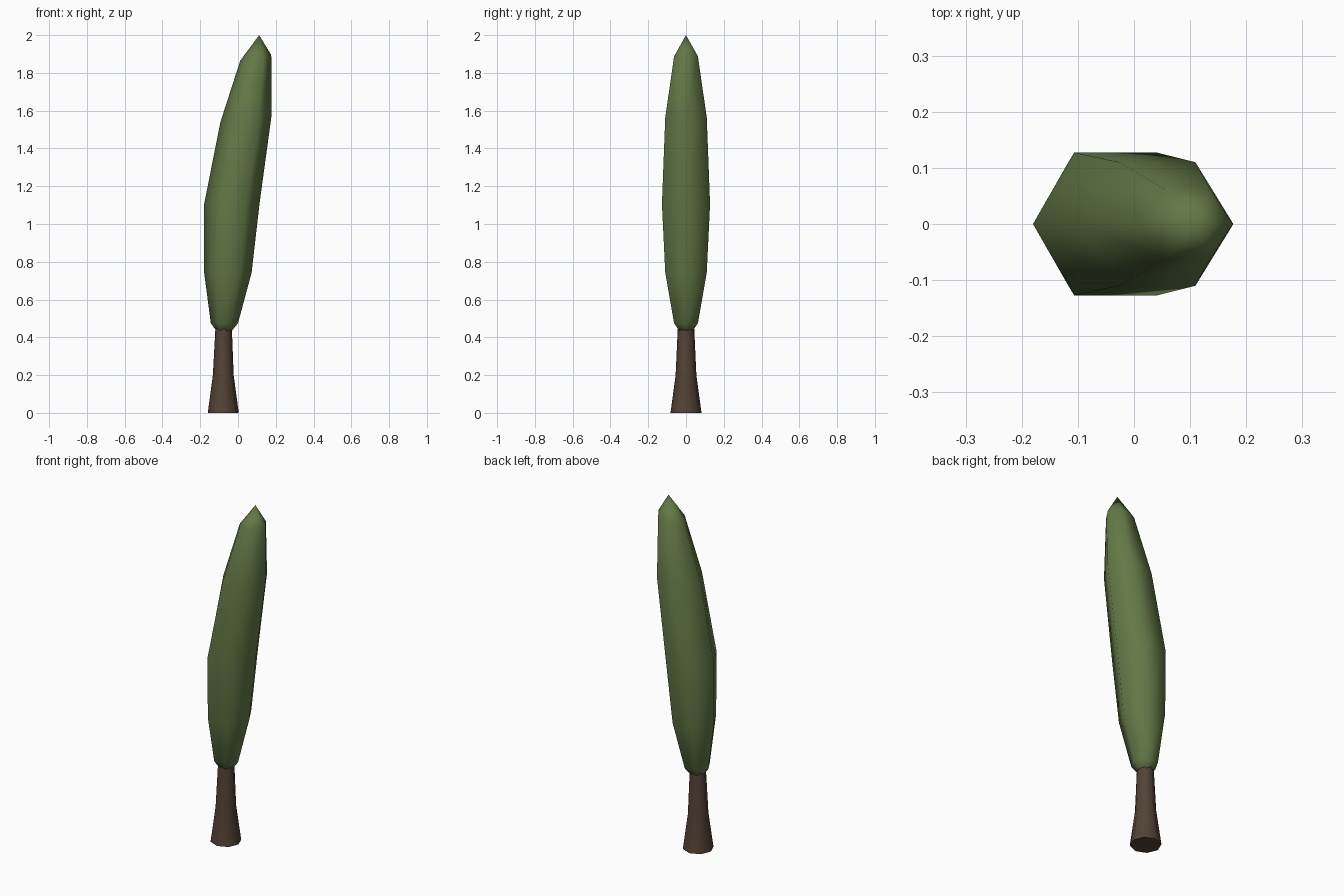
import bpy, bmesh
from math import cos, sin, pi, radians

if "Cube" in bpy.data.objects:
    bpy.data.objects.remove(bpy.data.objects["Cube"])


def loft(name, sides, rings, color, bottom=None, top=None):
    """Skin rings of (x, z, rx, ry, tilt); ends close on a pole (x, z) or a flat cap."""
    bm = bmesh.new()
    loops = []
    for x, z, rx, ry, tilt in rings:
        loops.append([bm.verts.new((x + rx * cos(2 * pi * i / sides),
                                    ry * sin(2 * pi * i / sides),
                                    z + tilt * cos(2 * pi * i / sides)))
                      for i in range(sides)])
    for a, b in zip(loops, loops[1:]):
        for i in range(sides):
            j = (i + 1) % sides
            bm.faces.new((a[i], a[j], b[j], b[i]))
    for loop, pole in ((loops[0], bottom), (loops[-1], top)):
        if pole:
            tip = bm.verts.new((pole[0], 0, pole[1]))
            for i in range(sides):
                bm.faces.new((loop[i], loop[(i + 1) % sides], tip))
        else:
            bm.faces.new(loop)
    bmesh.ops.recalc_face_normals(bm, faces=bm.faces)
    mesh = bpy.data.meshes.new(name)
    bm.to_mesh(mesh)
    bm.free()
    obj = bpy.data.objects.new(name, mesh)
    bpy.context.collection.objects.link(obj)
    mat = bpy.data.materials.new(name + "_color")
    mat.diffuse_color = color
    mat.use_nodes = True
    mat.node_tree.nodes["Principled BSDF"].inputs["Base Color"].default_value = mat.diffuse_color
    mesh.materials.append(mat)
    bpy.ops.object.select_all(action='DESELECT')
    obj.select_set(True)
    bpy.context.view_layer.objects.active = obj
    bpy.ops.object.shade_smooth_by_angle(angle=radians(65))
    return obj


# Flared trunk, its top buried in the foliage
loft("trunk", 8, [(-0.078, 0.0, 0.082, 0.082, 0),
                  (-0.078, 0.20, 0.055, 0.055, 0),
                  (-0.076, 0.46, 0.043, 0.043, 0)],
     (0.085, 0.055, 0.036, 1))

# Tall six-sided crown leaning towards +x
loft("foliage", 6, [(-0.072, 0.475, 0.072, 0.073, 0.0),
                    (-0.054, 0.745, 0.126, 0.127, -0.003),
                    (-0.033, 1.105, 0.147, 0.147, 0.003),
                    (0.042, 1.555, 0.135, 0.127, 0.015),
                    (0.094, 1.88, 0.082, 0.073, 0.015)],
     (0.125, 0.19, 0.062, 1), bottom=(-0.076, 0.38), top=(0.112, 2.0))
